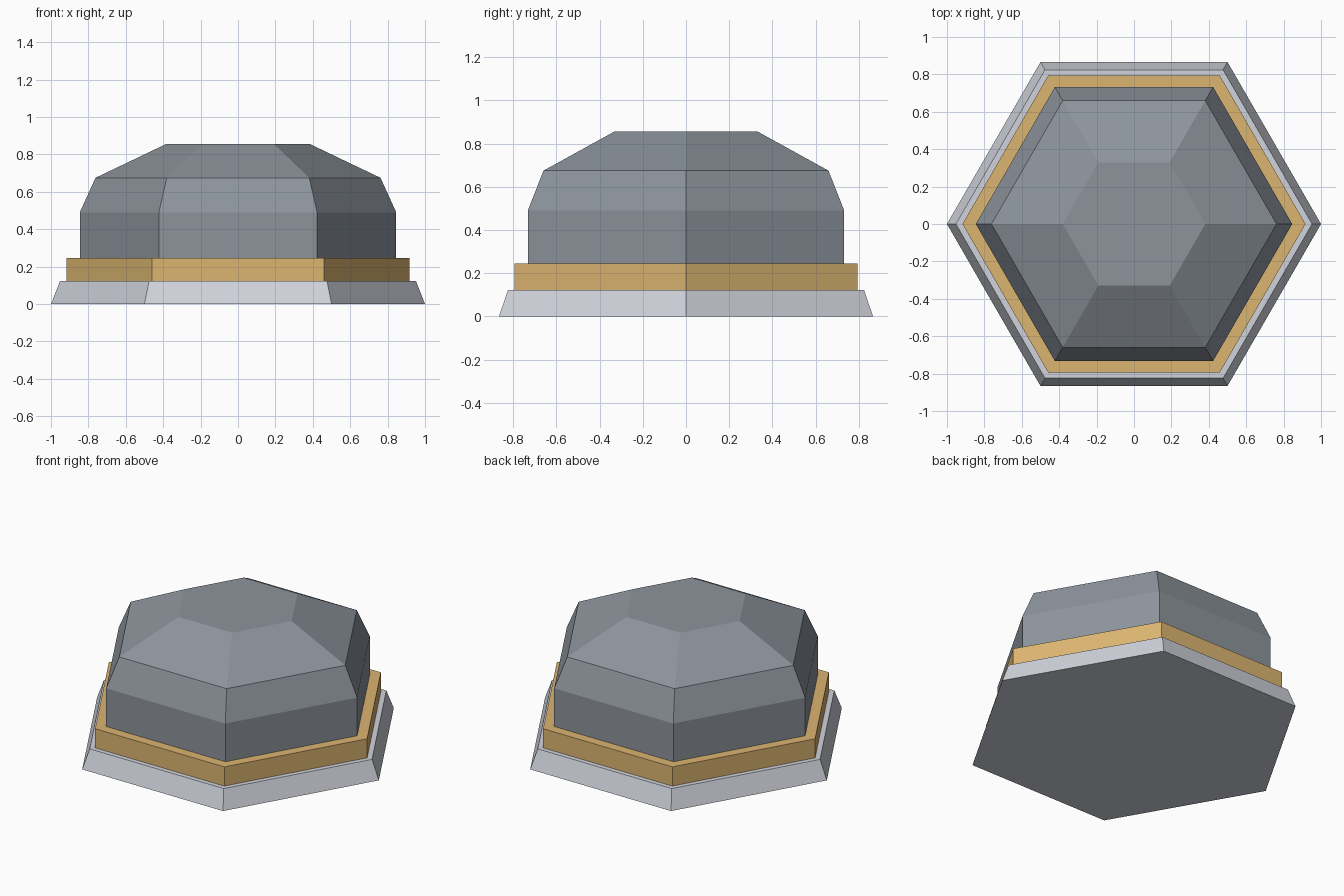
import bpy
import math

if "Cube" in bpy.data.objects:
    bpy.data.objects.remove(bpy.data.objects["Cube"])


def linear(c):
    c /= 255
    return c / 12.92 if c <= 0.04045 else ((c + 0.055) / 1.055) ** 2.4


def material(name, rgb):
    m = bpy.data.materials.new(name)
    m.diffuse_color = (*[linear(c) for c in rgb], 1)
    m.use_nodes = True
    m.node_tree.nodes["Principled BSDF"].inputs["Base Color"].default_value = m.diffuse_color
    return m


def hex_tier(name, rings, mat):
    """Closed six-sided solid through (corner radius, height) rings."""
    verts = [(r * math.cos(i * math.pi / 3), r * math.sin(i * math.pi / 3), z)
             for r, z in rings for i in range(6)]
    faces = [tuple(reversed(range(6)))]
    for k in range(len(rings) - 1):
        for i in range(6):
            a, b = k * 6 + i, k * 6 + (i + 1) % 6
            faces.append((a, b, b + 6, a + 6))
    top = 6 * (len(rings) - 1)
    faces.append(tuple(range(top, top + 6)))
    mesh = bpy.data.meshes.new(name)
    mesh.from_pydata(verts, [], faces)
    mesh.materials.append(mat)
    obj = bpy.data.objects.new(name, mesh)
    bpy.context.collection.objects.link(obj)
    return obj


light_grey = material("light grey", (208, 211, 219))
gold = material("gold", (220, 181, 113))
slate = material("slate grey", (141, 148, 156))

# Sloped foot, gold collar and faceted dome stacked on each other
hex_tier("base_plinth", [(1.0, 0), (0.952, 0.122)], light_grey)
hex_tier("gold_band", [(0.917, 0.122), (0.917, 0.245)], gold)
hex_tier("dome", [(0.846, 0.245), (0.846, 0.49), (0.762, 0.675), (0.381, 0.857)], slate)
